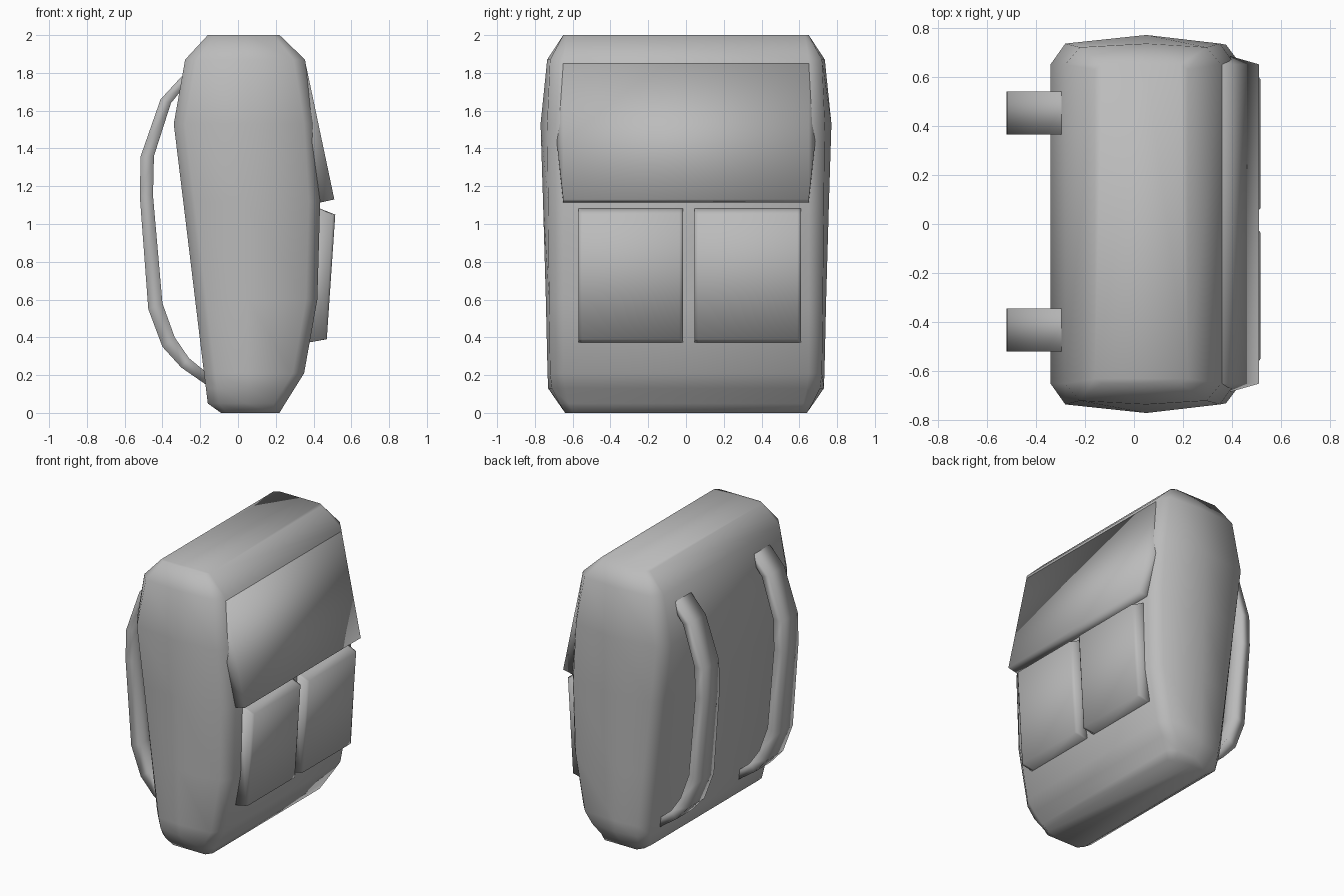
import bpy, bmesh, math

if "Cube" in bpy.data.objects:
    bpy.data.objects.remove(bpy.data.objects["Cube"])

grey = bpy.data.materials.new("grey fabric")
grey.diffuse_color = (0.5, 0.5, 0.5, 1)
grey.use_nodes = True
grey.node_tree.nodes["Principled BSDF"].inputs["Base Color"].default_value = grey.diffuse_color


def loft(name, rings):
    """Skin closed rings of equal length and cap both ends."""
    bm = bmesh.new()
    loops = [[bm.verts.new(p) for p in r] for r in rings]
    n = len(loops[0])
    for a, b in zip(loops, loops[1:]):
        for i in range(n):
            j = (i + 1) % n
            bm.faces.new((a[i], a[j], b[j], b[i]))
    bm.faces.new(loops[0])
    bm.faces.new(loops[-1])
    bmesh.ops.recalc_face_normals(bm, faces=bm.faces)
    mesh = bpy.data.meshes.new(name)
    bm.to_mesh(mesh)
    bm.free()
    mesh.materials.append(grey)
    ob = bpy.data.objects.new(name, mesh)
    bpy.context.collection.objects.link(ob)
    bpy.ops.object.select_all(action='DESELECT')
    ob.select_set(True)
    bpy.context.view_layer.objects.active = ob
    bpy.ops.object.shade_smooth_by_angle(angle=math.radians(100))
    return ob


# Body: z, back x, front x, half width at ridge, at corners, at flat faces
levels = [
    (0.00, -0.09, 0.22, 0.64, 0.64, 0.60),
    (0.05, -0.16, 0.25, 0.675, 0.67, 0.62),
    (0.13, -0.17, 0.30, 0.73, 0.71, 0.64),
    (0.21, -0.18, 0.35, 0.733, 0.72, 0.65),
    (0.60, -0.227, 0.42, 0.742, 0.725, 0.65),
    (1.12, -0.29, 0.435, 0.757, 0.73, 0.65),
    (1.53, -0.34, 0.41, 0.77, 0.735, 0.65),
    (1.87, -0.28, 0.355, 0.735, 0.72, 0.65),
    (2.00, -0.16, 0.22, 0.65, 0.65, 0.63),
]
rings = []
for z, xb, xf, w, wc, wf in levels:
    c = 0.06 if 0 < z < 2 else 0.03
    half = [(xb, wf), (xb + c, wc), (0.05, w), (xf - c, wc), (xf, wf)]
    rings.append([(x, y, z) for x, y in half] +
                 [(x, -y, z) for x, y in reversed(half)])
loft("backpack_body", rings)

# Flap: wedge that flares away from the body, sides sloping back
flap = []
for s in (-1, 1):
    flap.append([(0.25, s * 0.725, 1.80), (0.355, s * 0.65, 1.865),
                 (0.51, s * 0.65, 1.13), (0.42, s * 0.65, 1.11)])
loft("top_flap", flap)

# Front pockets: cross-section in x-z, rounded slightly at the sides
outline = [(0.36, 0.37), (0.47, 0.39), (0.515, 1.05), (0.43, 1.083), (0.36, 1.083)]
for name, y0, y1 in (("pocket_left", -0.57, -0.015), ("pocket_right", 0.045, 0.61)):
    side = [(min(x, 0.46 if z < 0.5 else 0.50), z) for x, z in outline]
    loft(name, [[(x, y, z) for x, z in o] for y, o in (
        (y0, side), (y0 + 0.02, outline), (y1 - 0.02, outline), (y1, side))])

# Shoulder straps: flat bands, outer and inner edge in x-z
outer = [(-0.23, 1.82), (-0.29, 1.79), (-0.41, 1.66), (-0.515, 1.36), (-0.52, 1.15),
         (-0.475, 0.55), (-0.40, 0.35), (-0.30, 0.24), (-0.17, 0.15)]
inner = [(-0.23, 1.75), (-0.29, 1.72), (-0.355, 1.64), (-0.445, 1.36), (-0.45, 1.15),
         (-0.40, 0.58), (-0.335, 0.40), (-0.26, 0.29), (-0.15, 0.20)]
for name, y in (("strap_left", -0.432), ("strap_right", 0.452)):
    h = 0.088
    loft(name, [[(a, y - h, b), (a, y + h, b), (c, y + h, d), (c, y - h, d)]
                for (a, b), (c, d) in zip(outer, inner)])
